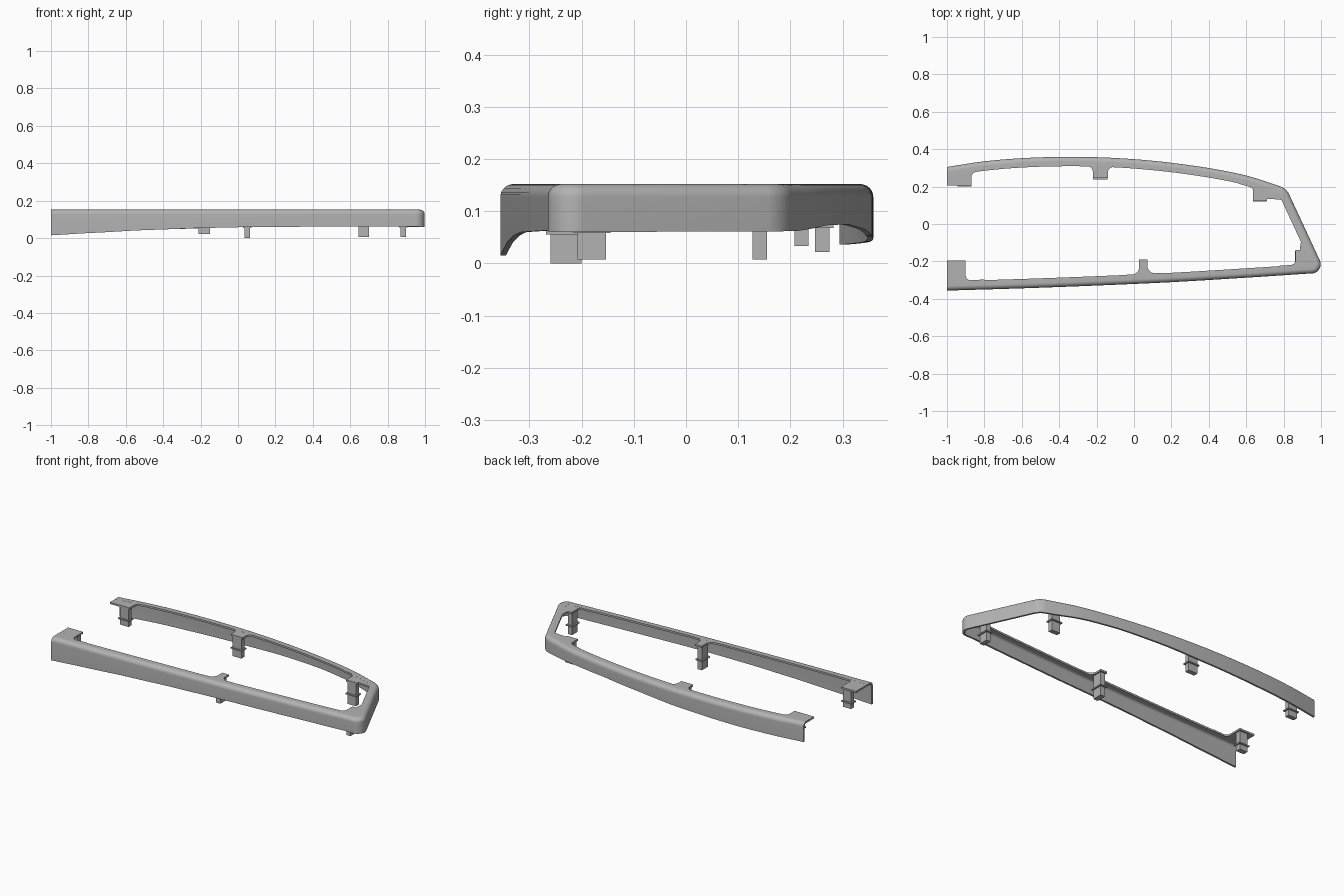
import bpy, bmesh, math
from mathutils import Vector

if "Cube" in bpy.data.objects:
    bpy.data.objects.remove(bpy.data.objects["Cube"])

TOP = 0.152
grey = bpy.data.materials.new("light grey plastic")
grey.diffuse_color = (0.45, 0.45, 0.45, 1)
grey.use_nodes = True
grey.node_tree.nodes["Principled BSDF"].inputs["Base Color"].default_value = grey.diffuse_color


def make_object(name, bm, smooth=False):
    bmesh.ops.recalc_face_normals(bm, faces=bm.faces)
    me = bpy.data.meshes.new(name)
    bm.to_mesh(me)
    bm.free()
    ob = bpy.data.objects.new(name, me)
    bpy.context.collection.objects.link(ob)
    me.materials.append(grey)
    if smooth:
        bpy.ops.object.select_all(action='DESELECT')
        ob.select_set(True)
        bpy.context.view_layer.objects.active = ob
        bpy.ops.object.shade_smooth_by_angle(angle=math.radians(35))
    return ob


def fillet(a, b, c, r, n=8):
    """Arc of radius r replacing corner b."""
    u, v = (a - b).normalized(), (c - b).normalized()
    half = u.angle(v) / 2
    t = r / math.tan(half)
    centre = b + (u + v).normalized() * r / math.sin(half)
    s, e = b + u * t - centre, b + v * t - centre
    ang = s.angle(e)
    return [centre + (s * math.sin((1 - i / n) * ang) + e * math.sin(i / n * ang)) / math.sin(ang)
            for i in range(n + 1)]


def spline(pts, n=6):
    """Catmull-Rom curve through the points."""
    p = [2 * pts[0] - pts[1]] + pts + [2 * pts[-1] - pts[-2]]
    out = []
    for i in range(1, len(p) - 2):
        a, b, c, d = p[i - 1:i + 3]
        for k in range(n):
            t = k / n
            out.append(0.5 * (2 * b + (c - a) * t + (2 * a - 5 * b + 4 * c - d) * t * t
                              + (3 * b - a - 3 * c + d) * t ** 3))
    return out + [pts[-1]]


def lerp_table(table, x):
    for (x0, z0), (x1, z1) in zip(table, table[1:]):
        if x <= x1:
            t = max(0, (x - x0) / (x1 - x0))
            t = t * t * (3 - 2 * t) * 0.3 + t * 0.7
            return z0 + (z1 - z0) * t
    return table[-1][1]


# Outer outline: curved back, slanted right end, nearly straight front
V = Vector
back = spline([V(p) for p in [(-1, .305), (-.8, .335), (-.58, .353), (-.34, .359), (-.1, .353),
                              (.15, .333), (.4, .299), (.6, .259), (.75, .212)]])
front = spline([V(p) for p in [(.92, -.266), (.6, -.287), (.2, -.311), (-.2, -.329),
                               (-.6, -.344), (-1, -.356)]])
c1, c2 = V((.815, .19)), V((1.025, -.262))
path = back + fillet(back[-1], c1, c2, .085, 10) + fillet(c1, c2, front[0], .05, 14) + front
BACK_LOW = [(-1, .036), (-.6, .041), (-.2, .052), (.1, .067), (.35, .075), (.55, .073), (.75, .062), (1, .06)]
FRONT_LOW = [(-1, .015), (-.8, .027), (-.5, .043), (-.2, .054), (.1, .06), (.9, .063), (1, .06)]


def section(low):
    """(inset, height) loop: thin wall, rounded shoulder, top flange."""
    R, T, W = .025, .011, .05
    arc = [i * math.pi / 16 for i in range(9)]
    outer = [(R - R * math.cos(a), TOP - R + R * math.sin(a)) for a in arc]
    r = R - T
    inner = [(R - r * math.cos(a), TOP - R + r * math.sin(a)) for a in reversed(arc)]
    return [(0, low)] + outer + [(W, TOP), (W, TOP - T)] + inner + [(T, low)]


# Rim: the section swept along the outline
bm = bmesh.new()
rings = []
for i, p in enumerate(path):
    if i in (0, len(path) - 1):
        n = V((0, -1 if i == 0 else 1))
    else:
        d = (path[i + 1] - path[i - 1]).normalized()
        n = V((d.y, -d.x))
    low = lerp_table(BACK_LOW if p.y > 0 else FRONT_LOW, p.x)
    rings.append([bm.verts.new((*(p + n * o), z)) for o, z in section(low)])
for a, b in zip(rings, rings[1:]):
    for k in range(len(a)):
        j = (k + 1) % len(a)
        bm.faces.new((a[k], a[j], b[j], b[k]))
bm.faces.new(rings[0])
bm.faces.new(rings[-1])
make_object("rim", bm, True)


def plate(name, pts):
    """Flat mounting tab; a third value on a point rounds that corner."""
    q = [V(p[:2]) for p in pts]
    loop = []
    for i, p in enumerate(pts):
        if len(p) == 3:
            loop += fillet(q[i - 1], q[i], q[(i + 1) % len(q)], p[2], 6)
        else:
            loop.append(q[i])
    bm = bmesh.new()
    f = bm.faces.new([bm.verts.new((*p, TOP - .011)) for p in loop])
    ext = bmesh.ops.extrude_face_region(bm, geom=[f])
    top = [v for v in ext["geom"] if isinstance(v, bmesh.types.BMVert)]
    bmesh.ops.translate(bm, verts=top, vec=(0, 0, .0107))
    make_object(name, bm)


def box(name, x0, x1, y0, y1, z0, z1):
    bm = bmesh.new()
    bmesh.ops.create_cube(bm, size=1)
    for v in bm.verts:
        v.co = ((x0 + x1) / 2 + v.co.x * (x1 - x0), (y0 + y1) / 2 + v.co.y * (y1 - y0),
                (z0 + z1) / 2 + v.co.z * (z1 - z0))
    make_object(name, bm)


# Tabs widening the flange over each post
plate("back_left_tab", [(-1, .285), (-1, .205), (-.87, .205), (-.87, .274, .03), (-.76, .293), (-.76, .31)])
plate("back_middle_tab", [(-.29, .309), (-.29, .33), (-.07, .325), (-.07, .302), (-.14, .306, .03),
                          (-.14, .245), (-.22, .245), (-.22, .309, .03)])
plate("back_right_tab", [(.56, .215), (.57, .23), (.79, .165), (.83, .11), (.815, .08), (.79, .13, .025),
                         (.71, .135), (.71, .123), (.637, .123), (.637, .193, .025)])
plate("front_right_tab", [(.895, -.08), (.925, -.1), (.965, -.2), (.93, -.24), (.77, -.25), (.77, -.224),
                          (.863, -.217, .025), (.863, -.14), (.886, -.14), (.89, -.11)])
plate("front_middle_tab", [(-.05, -.272), (.028, -.268, .04), (.028, -.19), (.072, -.19),
                           (.072, -.265, .04), (.15, -.262), (.15, -.29), (-.05, -.295)])
plate("front_left_tab", [(-1, -.32), (-1, -.195), (-.9, -.195), (-.9, -.301, .025), (-.8, -.297), (-.8, -.32)])

# Posts with a collar plate part way down
for name, x0, x1, y0, y1, low, collar in [
        ("back_left", -.935, -.878, .208, .235, .033, .068),
        ("back_middle", -.21, -.15, .247, .275, .022, .068),
        ("back_right", .643, .7, .127, .155, .007, .066),
        ("front_right", .87, .898, -.208, -.153, .007, .058),
        ("front_middle", .034, .064, -.26, -.2, 0, .055),
        ("front_left", -.96, -.908, -.235, -.205, .03, .062)]:
    box(name + "_post", x0, x1, y0, y1, low, TOP - .008)
    box(name + "_collar", x0 - .008, x1 + .008, y0 - .008, y1 + .008, collar, collar + .007)
